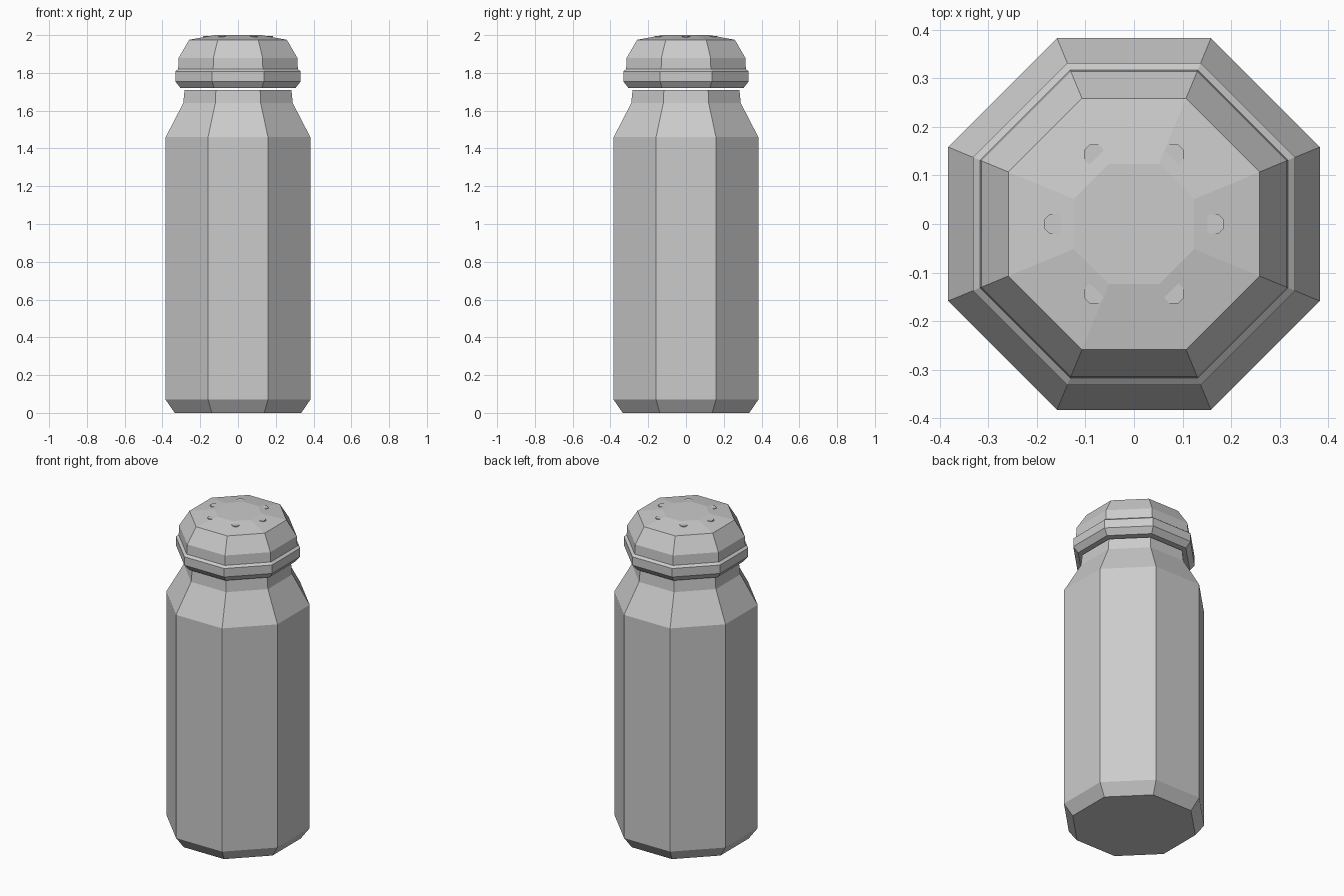
import bpy
import bmesh
import math

cube = bpy.data.objects.get("Cube")
if cube:
    bpy.data.objects.remove(cube, do_unlink=True)


def make_material(name, value):
    mat = bpy.data.materials.new(name)
    mat.use_nodes = True
    color = (value, value, value, 1)
    mat.diffuse_color = color
    mat.node_tree.nodes["Principled BSDF"].inputs["Base Color"].default_value = color
    return mat


grey = make_material("plain grey", 0.6)
SIDES = 8


def stack(name, profile, center=(0, 0)):
    """Closed octagonal solid from (flat-side radius, height) pairs."""
    bm = bmesh.new()
    rings = []
    for apothem, z in profile:
        radius = apothem / math.cos(math.pi / SIDES)
        angles = [(i + 0.5) * math.tau / SIDES for i in range(SIDES)]
        rings.append([bm.verts.new((center[0] + radius * math.cos(a),
                                    center[1] + radius * math.sin(a), z)) for a in angles])
    for low, high in zip(rings, rings[1:]):
        for i in range(SIDES):
            j = (i + 1) % SIDES
            bm.faces.new((low[i], low[j], high[j], high[i]))
    bm.faces.new(rings[0][::-1])
    bm.faces.new(rings[-1])
    mesh = bpy.data.meshes.new(name)
    bm.to_mesh(mesh)
    bm.free()
    mesh.materials.append(grey)
    obj = bpy.data.objects.new(name, mesh)
    bpy.context.collection.objects.link(obj)
    return obj


# Bottle with chamfered foot, sloping shoulder and short neck
stack("bottle", [(0.335, 0), (0.383, 0.07), (0.383, 1.46), (0.29, 1.64), (0.283, 1.71)])

# Cap with a raised rim and a shallow crown, floating just above the neck
stack("cap", [(0.305, 1.72), (0.332, 1.755), (0.332, 1.808), (0.317, 1.82),
              (0.314, 1.88), (0.259, 1.975), (0.124, 2.0)])

# Ring of shaker holes, set as small flat discs in the crown
for i in range(6):
    a = i * math.tau / 6
    stack(f"shaker_hole_{i + 1}", [(0.021, 1.98), (0.021, 1.995)],
          (0.165 * math.cos(a), 0.165 * math.sin(a)))
